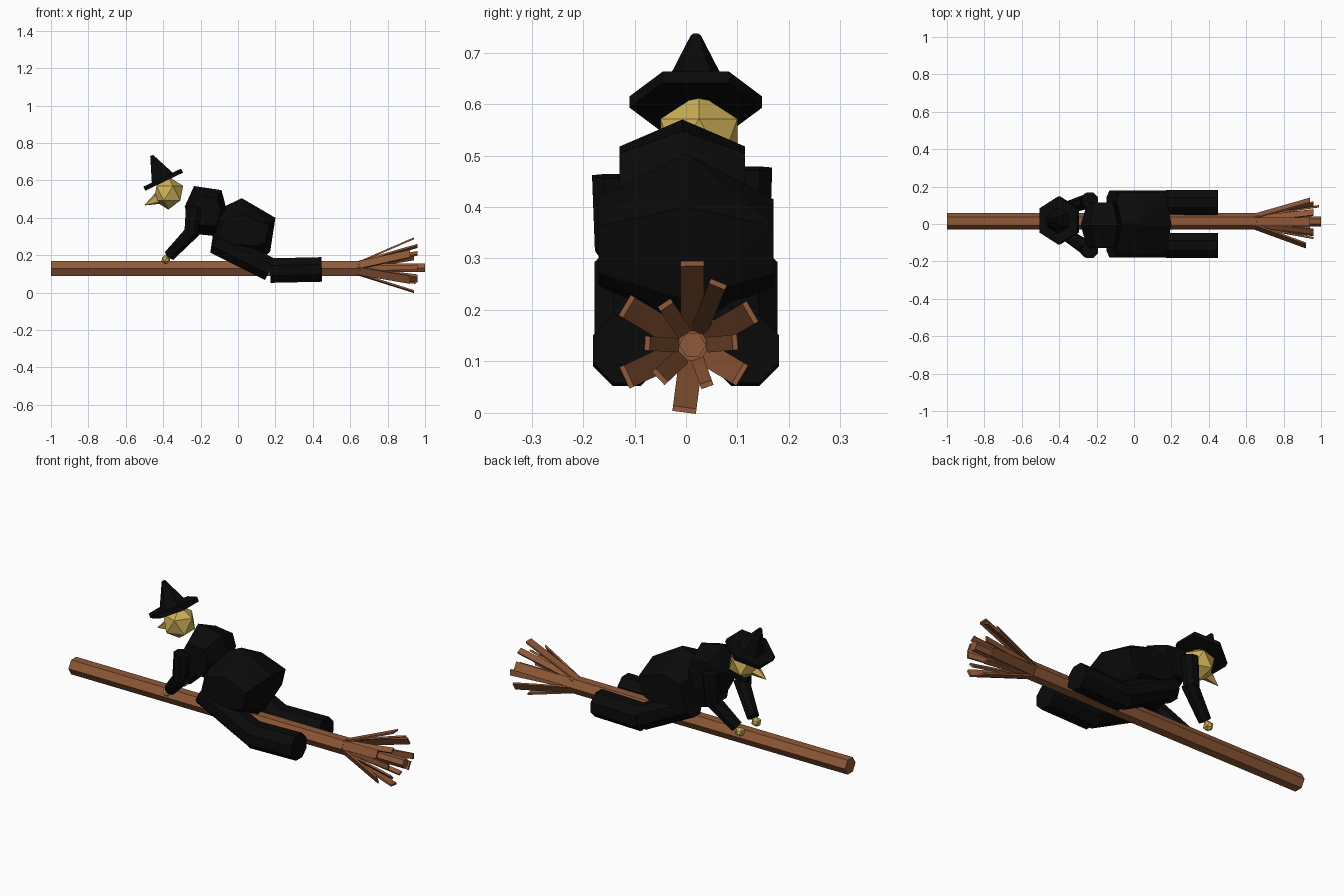
import bpy, bmesh, math
from mathutils import Vector

cube = bpy.data.objects.get("Cube")
if cube:
    bpy.data.objects.remove(cube, do_unlink=True)


def material(name, rgb):
    m = bpy.data.materials.new(name)
    m.use_nodes = True
    m.diffuse_color = (*rgb, 1)
    m.node_tree.nodes["Principled BSDF"].inputs["Base Color"].default_value = (*rgb, 1)
    return m


BLACK = material("black cloth", (0.003, 0.003, 0.003))
WOOD = material("brown wood", (0.28, 0.1, 0.04))
SKIN = material("yellow skin", (0.62, 0.44, 0.1))


def finish(name, bm, mat):
    bmesh.ops.recalc_face_normals(bm, faces=bm.faces)
    mesh = bpy.data.meshes.new(name)
    bm.to_mesh(mesh)
    bm.free()
    mesh.materials.append(mat)
    obj = bpy.data.objects.new(name, mesh)
    bpy.context.collection.objects.link(obj)
    return obj


def hull(name, points, mat):
    bm = bmesh.new()
    for p in points:
        bm.verts.new(p)
    result = bmesh.ops.convex_hull(bm, input=bm.verts)
    spare = [g for g in result["geom_interior"] if isinstance(g, bmesh.types.BMVert)]
    bmesh.ops.delete(bm, geom=spare, context="VERTS")
    return finish(name, bm, mat)


def rod(name, a, b, ra, rb, mat, sides=6, turn=0.0):
    """Straight prism or tapered cone between two points, one corner facing y."""
    a, b = Vector(a), Vector(b)
    d = (b - a).normalized()
    u = Vector((0, 1, 0))
    u = (u - d * u.dot(d)).normalized()
    v = d.cross(u)
    bm = bmesh.new()
    rings = []
    for c, r in ((a, ra), (b, rb)):
        angles = [turn + math.tau * i / sides for i in range(sides)]
        rings.append([bm.verts.new(c + r * (math.cos(t) * u + math.sin(t) * v)) for t in angles])
    for i in range(sides):
        j = (i + 1) % sides
        bm.faces.new((rings[0][i], rings[0][j], rings[1][j], rings[1][i]))
    bm.faces.new(rings[0][::-1])
    bm.faces.new(rings[1])
    return finish(name, bm, mat)


def ball(name, centre, radius, mat):
    bm = bmesh.new()
    bmesh.ops.create_icosphere(bm, subdivisions=1, radius=radius)
    bmesh.ops.translate(bm, verts=bm.verts, vec=centre)
    return finish(name, bm, mat)


def bulge(name, profile, y, half, sx, sz, mat):
    """Faceted body: full xz profile in the middle, shrunk copies at the sides."""
    cx = sum(p[0] for p in profile) / len(profile)
    cz = sum(p[1] for p in profile) / len(profile)
    pts = [(x, y, z) for x, z in profile]
    for s in (-1, 1):
        pts += [(cx + (x - cx) * sx, y + s * half, cz + (z - cz) * sz) for x, z in profile]
    return hull(name, pts, mat)


# Broom handle and the core of the brush
rod("broom_handle", (-1, 0.015, 0.129), (0.65, 0.015, 0.129), 0.045, 0.045, WOOD)
rod("brush_core", (0.65, 0.013, 0.132), (1, 0.013, 0.132), 0.026, 0.026, WOOD)

# Brush twigs: tip x, y, z and width
twigs = [
    (0.94, 0.012, 0.29, 0.046), (0.96, 0.062, 0.25, 0.034),
    (0.94, 0.125, 0.195, 0.046), (0.99, 0.095, 0.137, 0.03),
    (0.96, 0.105, 0.075, 0.046), (0.95, 0.04, 0.055, 0.025),
    (0.94, -0.003, 0.006, 0.046), (0.96, -0.05, 0.07, 0.035),
    (0.92, -0.115, 0.07, 0.046), (0.96, -0.075, 0.135, 0.028),
    (0.92, -0.115, 0.207, 0.046), (0.96, -0.04, 0.21, 0.03),
]
root = Vector((0.64, 0.013, 0.13))
for i, (x, y, z, width) in enumerate(twigs):
    tip = Vector((x, y, z))
    out = Vector((0, y, z)) - Vector((0, root.y, root.z))
    out.normalize()
    start = root + out * 0.03
    side = Vector((1, 0, 0)).cross(out) * width / 2
    thick = out * 0.005
    hull(f"brush_twig_{i + 1}", [c + s * side + t * thick for c in (start, tip)
                                 for s in (-1, 1) for t in (-1, 1)], WOOD)

# Body
bulge("hips", [(0.02, 0.505), (0.2, 0.4), (0.172, 0.22), (0.12, 0.17),
               (-0.148, 0.215), (-0.115, 0.44)], 0, 0.17, 0.8, 0.5, BLACK)
bulge("chest", [(-0.235, 0.57), (-0.088, 0.548), (-0.06, 0.44), (-0.1, 0.3),
                (-0.24, 0.315), (-0.285, 0.46)], -0.007, 0.122, 0.7, 0.6, BLACK)

# Arms, hands and legs
for side, s, arm_y, hand_y, lift in (("left", 1, 0.125, 0.085, 0.015),
                                     ("right", -1, -0.14, -0.055, 0)):
    elbow = (-0.25, arm_y, 0.315)
    rod(side + "_upper_arm", (-0.235, arm_y, 0.46 + lift), elbow, 0.046, 0.04, BLACK, 8, math.pi / 8)
    rod(side + "_forearm", (-0.235, arm_y, 0.335), (-0.365, hand_y, 0.2),
        0.042, 0.033, BLACK, 8, math.pi / 8)
    ball(side + "_hand", (-0.385, hand_y, 0.178), 0.027, SKIN)
    leg_y = s * 0.115
    rod(side + "_thigh", (-0.12, leg_y, 0.27), (0.172, leg_y, 0.124),
        0.068, 0.068, BLACK, 8, math.pi / 8)
    rod(side + "_lower_leg", (0.172, leg_y, 0.118), (0.448, leg_y, 0.124),
        0.071, 0.071, BLACK, 8, math.pi / 8)

# Head with a pointed nose
ball("head", (-0.372, 0.025, 0.532), 0.088, SKIN)
rod("nose", (-0.43, 0.022, 0.503), (-0.498, 0.022, 0.468), 0.033, 0.002, SKIN, 5)

# Hat tilted forward
up = Vector((-0.43, 0, 0.9)).normalized()
centre = Vector((-0.4, 0.019, 0.604))
rod("hat_brim", centre - up * 0.012, centre + up * 0.012, 0.129, 0.129, BLACK)
rod("hat_cone", centre + up * 0.01, centre + up * 0.143, 0.072, 0.01, BLACK)
